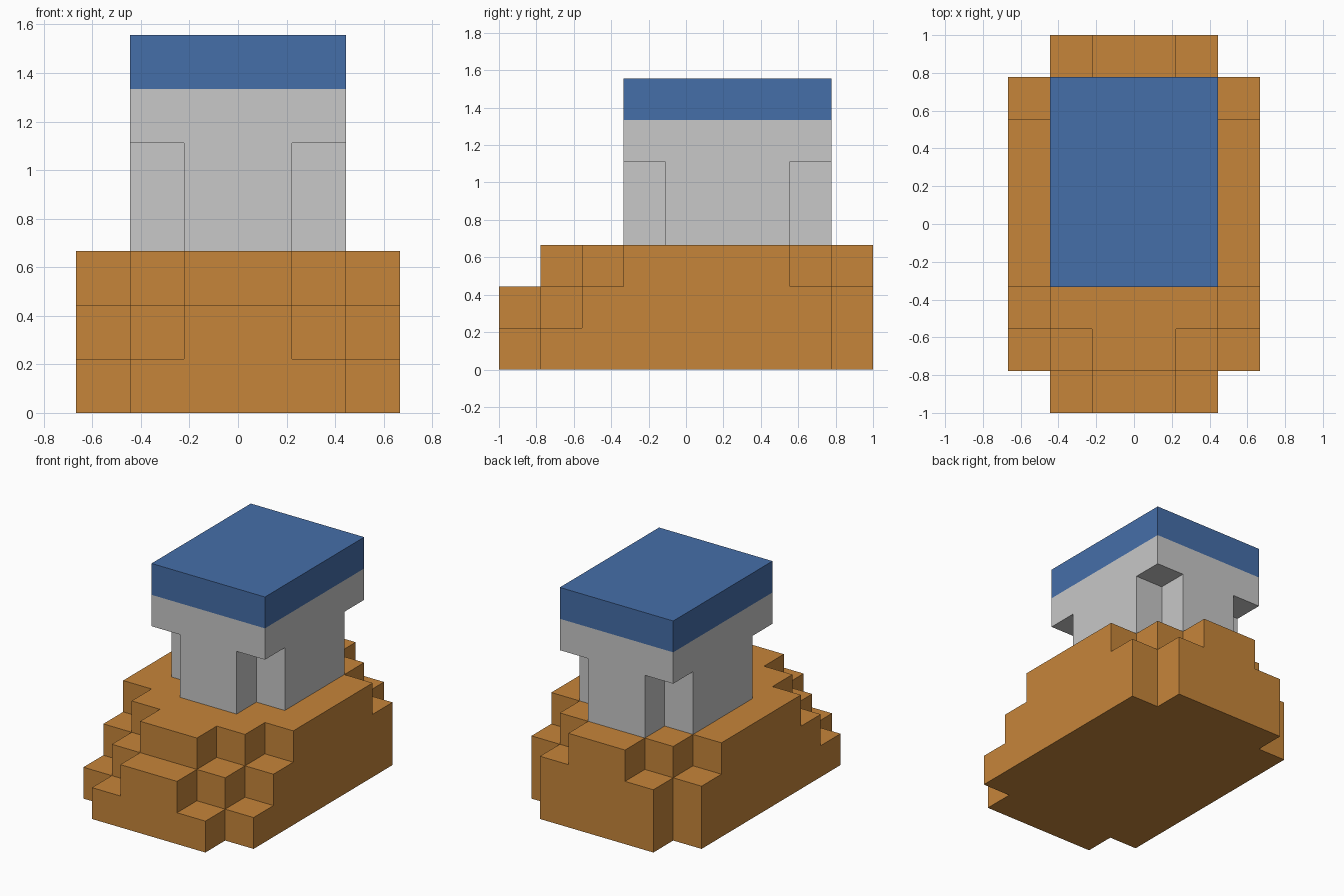
import bpy, bmesh
from mathutils import Vector

if "Cube" in bpy.data.objects:
    bpy.data.objects.remove(bpy.data.objects["Cube"])

U = 2 / 9  # block size; grid is 6 x 9 x 7 blocks


def material(name, rgb):
    m = bpy.data.materials.new(name)
    m.diffuse_color = (*rgb, 1)
    m.use_nodes = True
    m.node_tree.nodes["Principled BSDF"].inputs["Base Color"].default_value = m.diffuse_color
    return m


def layer(z, rows):
    """Blocks of one layer; each row is (first y, end y, half width in blocks)."""
    return {(x, y, z) for y0, y1, h in rows
            for y in range(y0, y1) for x in range(3 - h, 3 + h)}


# Stepped base, rounded off towards front and back
base = (layer(0, [(0, 1, 2), (1, 8, 3), (8, 9, 2)])
        | layer(1, [(0, 1, 1), (1, 2, 2), (2, 8, 3), (8, 9, 2)])
        | layer(2, [(1, 2, 1), (2, 3, 2), (3, 7, 3), (7, 8, 2), (8, 9, 1)]))
# Body with notched corners under a full upper layer
notched = [(3, 4, 1), (4, 7, 2), (7, 8, 1)]
body = layer(3, notched) | layer(4, notched) | layer(5, [(3, 8, 2)])
# Flat cap
cap = layer(6, [(3, 8, 2)])

solid = base | body | cap


def build(name, cells, mat):
    """Outer skin of a set of blocks, with flat areas merged."""
    bm = bmesh.new()
    for c in sorted(cells):
        for axis in range(3):
            for s in (-1, 1):
                n = list(c)
                n[axis] += s
                if tuple(n) in solid:
                    continue
                d, a, b = Vector(), Vector(), Vector()
                d[axis], a[(axis + 1) % 3], b[(axis + 2) % 3] = s / 2, .5, .5
                mid = Vector(c) + Vector((.5 - 3, .5 - 4.5, .5)) + d
                quad = [mid - a - b, mid + a - b, mid + a + b, mid - a + b]
                if s < 0:
                    quad.reverse()
                bm.faces.new([bm.verts.new(p * U) for p in quad])
    bmesh.ops.remove_doubles(bm, verts=bm.verts[:], dist=1e-4)
    bmesh.ops.dissolve_limit(bm, angle_limit=0.01, verts=bm.verts[:],
                             edges=bm.edges[:])
    me = bpy.data.meshes.new(name)
    bm.to_mesh(me)
    bm.free()
    me.materials.append(mat)
    bpy.context.collection.objects.link(bpy.data.objects.new(name, me))


build("stepped_base", base, material("orange brown", (0.565, 0.235, 0.042)))
build("body", body, material("light grey", (0.58, 0.58, 0.58)))
build("cap", cap, material("blue", (0.06, 0.156, 0.397)))
